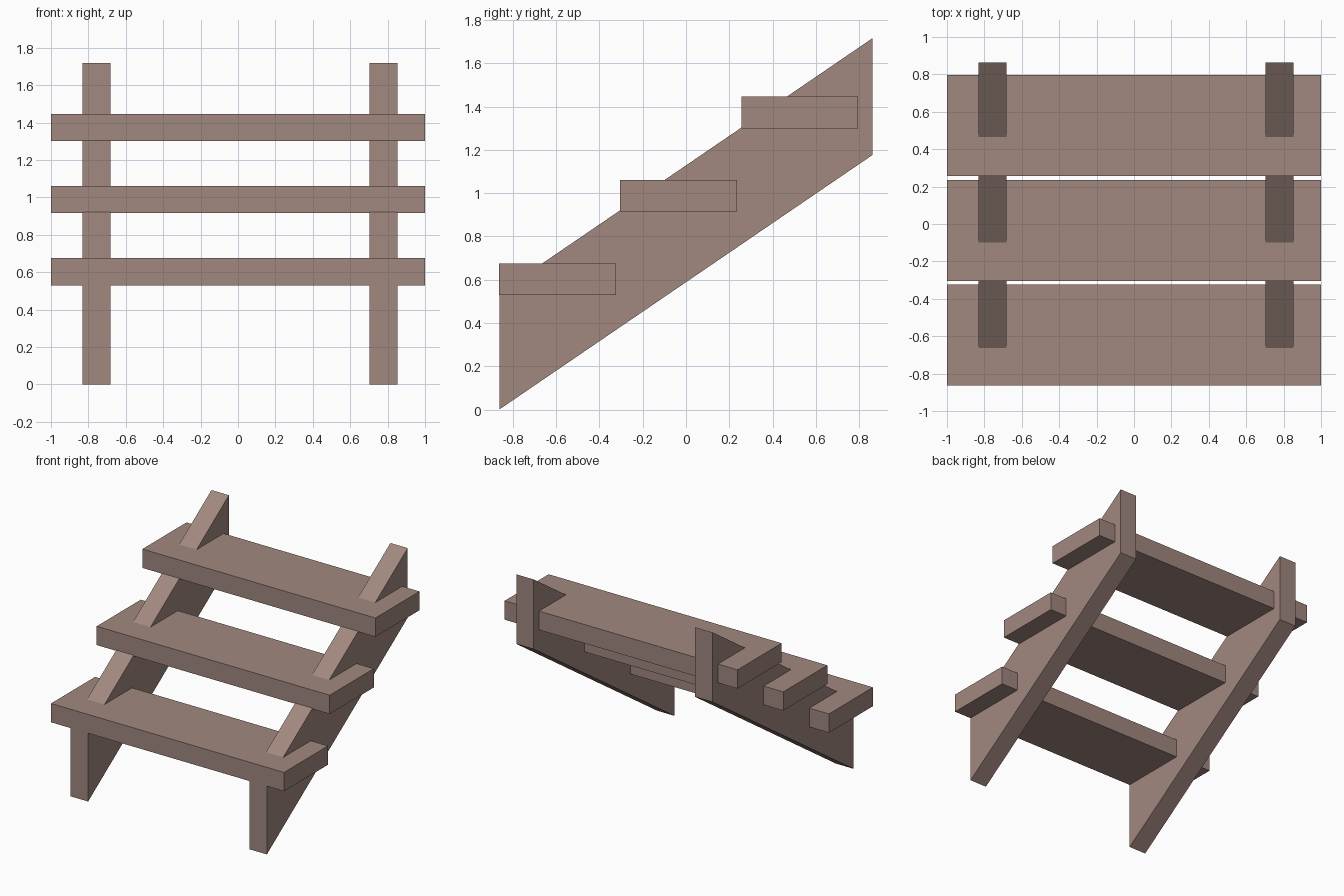
import bpy

if "Cube" in bpy.data.objects:
    bpy.data.objects.remove(bpy.data.objects["Cube"])

wood = bpy.data.materials.new("brown wood")
wood.diffuse_color = (0.356, 0.246, 0.212, 1)
wood.use_nodes = True
wood.node_tree.nodes["Principled BSDF"].inputs["Base Color"].default_value = wood.diffuse_color


def extrude_x(name, profile, x0, x1):
    """Extrude a (y, z) profile, listed counter-clockwise seen from +x, between x0 and x1."""
    n = len(profile)
    verts = [(x, y, z) for x in (x0, x1) for y, z in profile]
    faces = [tuple(reversed(range(n))), tuple(range(n, 2 * n))]
    faces += [(i, (i + 1) % n, n + (i + 1) % n, n + i) for i in range(n)]
    mesh = bpy.data.meshes.new(name)
    mesh.from_pydata(verts, [], faces)
    mesh.materials.append(wood)
    obj = bpy.data.objects.new(name, mesh)
    bpy.context.collection.objects.link(obj)
    return obj


# Sloping side beams with vertical ends
beam = [(-0.863, 0.0), (0.863, 1.177), (0.863, 1.717), (-0.863, 0.54)]
extrude_x("left_stringer", beam, -0.832, -0.682)
extrude_x("right_stringer", beam, 0.704, 0.852)

# Three treads set into the beams
for i in range(3):
    y, z = -0.864 + 0.56 * i, 0.53 + 0.385 * i
    extrude_x(f"tread_{i + 1}",
              [(y, z), (y + 0.54, z), (y + 0.54, z + 0.146), (y, z + 0.146)],
              -1.0, 1.0)
